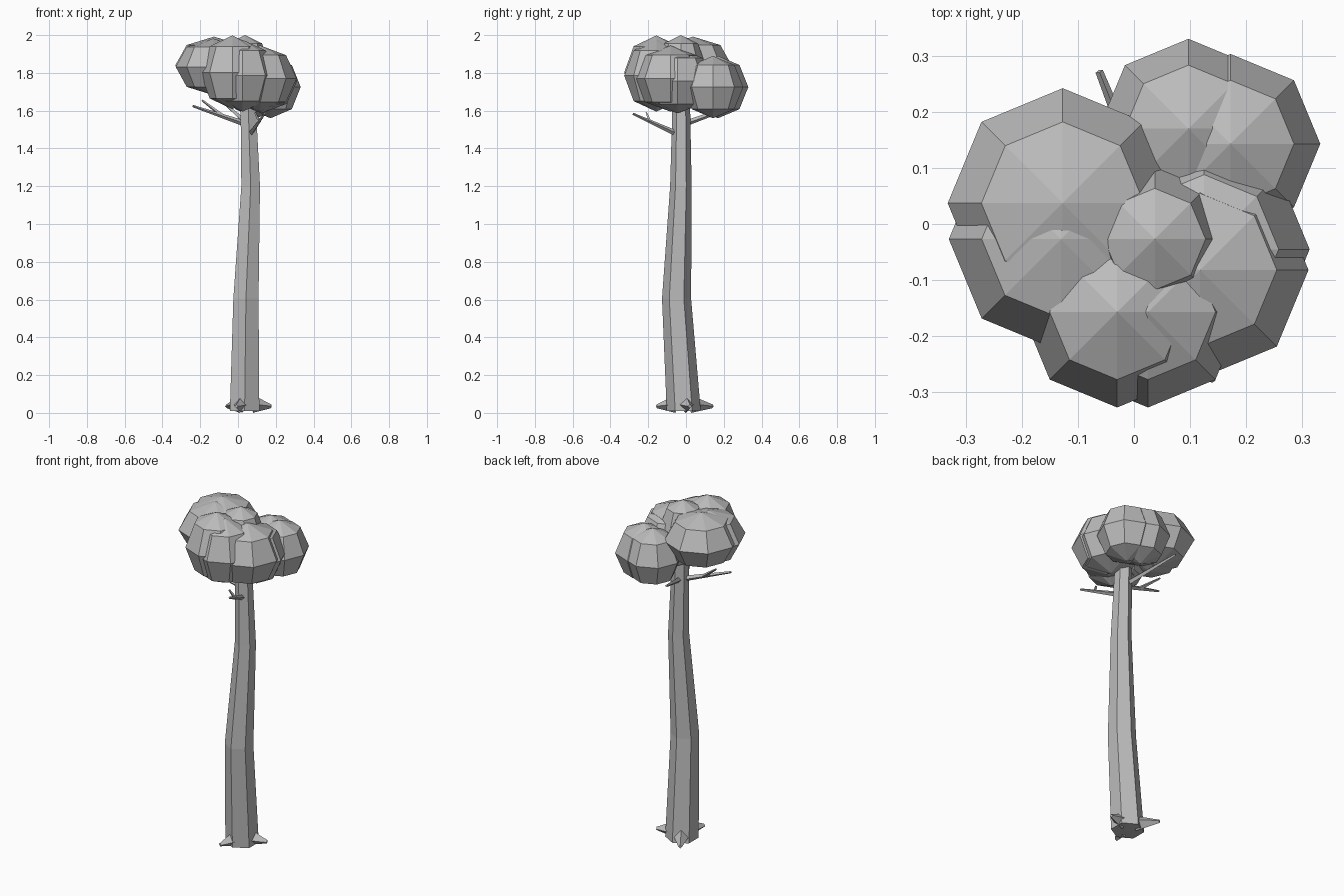
import bpy, bmesh
from math import cos, sin, pi, radians
from mathutils import Vector

if "Cube" in bpy.data.objects:
    bpy.data.objects.remove(bpy.data.objects["Cube"], do_unlink=True)

grey = bpy.data.materials.new("plain_grey")
grey.use_nodes = True
grey.diffuse_color = (0.5, 0.5, 0.5, 1)
grey.node_tree.nodes["Principled BSDF"].inputs["Base Color"].default_value = (0.5, 0.5, 0.5, 1)


def finish(name, bm):
    bmesh.ops.recalc_face_normals(bm, faces=bm.faces)
    mesh = bpy.data.meshes.new(name)
    bm.to_mesh(mesh)
    bm.free()
    mesh.materials.append(grey)
    obj = bpy.data.objects.new(name, mesh)
    bpy.context.collection.objects.link(obj)
    return obj


def loft(name, rings):
    """Skin a list of equal vertex rings and cap both ends."""
    bm = bmesh.new()
    loops = [[bm.verts.new(p) for p in ring] for ring in rings]
    n = len(loops[0])
    for a, b in zip(loops, loops[1:]):
        for i in range(n):
            j = (i + 1) % n
            bm.faces.new((a[i], a[j], b[j], b[i]))
    bm.faces.new(loops[0])
    bm.faces.new(loops[-1])
    return finish(name, bm)


def taper(name, start, end, r0, r1, sides=4):
    """Tapered stick between two points."""
    start, end = Vector(start), Vector(end)
    turn = (end - start).to_track_quat('Z', 'Y')
    angles = [2 * pi * i / sides for i in range(sides)]
    return loft(name, [[c + turn @ Vector((r * cos(a), r * sin(a), 0)) for a in angles]
                       for c, r in ((start, r0), (end, r1))])


# Bent six-sided trunk: x, y, z, radius
TRUNK = [(0.035, -0.012, 0.01, 0.09), (0.042, -0.05, 0.605, 0.077),
         (0.067, -0.027, 1.2, 0.057), (0.053, -0.025, 1.66, 0.046)]
loft("trunk", [[(x + r * cos(pi / 6 + k * pi / 3), y + r * sin(pi / 6 + k * pi / 3), z)
                for k in range(6)] for x, y, z, r in TRUNK])

# Three stubby roots
for i, (angle, reach) in enumerate([(13, 0.145), (122, 0.18), (253, 0.15)]):
    d = Vector((cos(radians(angle)), sin(radians(angle)), 0))
    base = Vector((0.035, -0.012, 0.045))
    taper(f"root_{i + 1}", base + d * 0.05, base + d * reach - Vector((0, 0, 0.01)), 0.045, 0.01)

# Thin bare branches with twigs
taper("left_branch", (0.04, -0.03, 1.53), (-0.24, -0.08, 1.625), 0.016, 0.006)
taper("left_twig", (-0.08, -0.05, 1.57), (-0.19, -0.01, 1.655), 0.011, 0.005)
taper("front_branch", (0.06, -0.03, 1.47), (0.14, -0.28, 1.583), 0.016, 0.006)
taper("front_twig", (0.115, -0.19, 1.54), (0.09, -0.21, 1.59), 0.01, 0.005)
taper("back_branch", (0.05, -0.01, 1.53), (-0.062, 0.272, 1.63), 0.016, 0.007)

# Faceted foliage clumps: centre, radius, half height
CLUMPS = {
    "left_clump": (-0.127, 0.037, 1.84, 0.205, 0.152),
    "left_low_clump": (-0.13, -0.027, 1.832, 0.2, 0.15),
    "front_clump": (-0.03, -0.157, 1.803, 0.17, 0.195),
    "front_low_clump": (0.025, -0.157, 1.785, 0.17, 0.19),
    "top_clump": (0.037, -0.027, 1.85, 0.128, 0.15),
    "right_clump": (0.118, -0.082, 1.77, 0.193, 0.175),
    "right_low_clump": (0.125, -0.045, 1.758, 0.188, 0.172),
    "back_clump": (0.172, 0.143, 1.725, 0.16, 0.165),
    "back_inner_clump": (0.097, 0.17, 1.725, 0.16, 0.165),
}
for name, (x, y, z, r, h) in CLUMPS.items():
    bm = bmesh.new()
    bmesh.ops.create_uvsphere(bm, u_segments=8, v_segments=4, radius=1)
    bmesh.ops.scale(bm, vec=(r, r, h), verts=bm.verts)
    bmesh.ops.translate(bm, vec=(x, y, z), verts=bm.verts)
    finish(name, bm)
